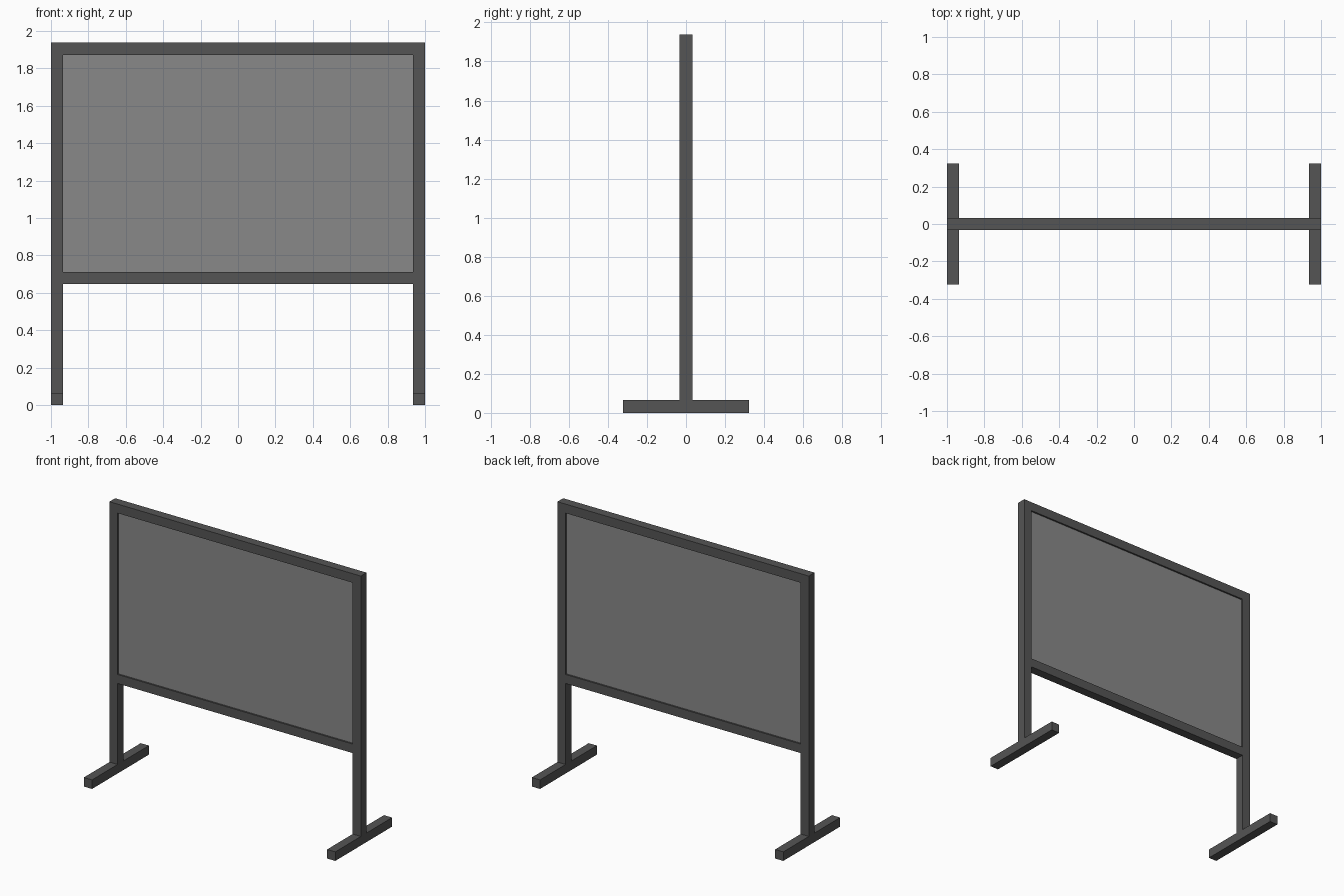
import bpy

if "Cube" in bpy.data.objects:
    bpy.data.objects.remove(bpy.data.objects["Cube"])

T = 0.065            # square tube thickness
W, H = 2.0, 1.937    # overall width and height
RAIL_Z = 0.647       # underside of lower rail
FOOT = 0.646         # foot length
INNER = W - 2 * T


def material(name, v):
    m = bpy.data.materials.new(name)
    m.diffuse_color = (v, v, v, 1)
    m.use_nodes = True
    m.node_tree.nodes["Principled BSDF"].inputs["Base Color"].default_value = m.diffuse_color
    return m


dark = material("dark_grey", 0.09)
light = material("mid_grey", 0.25)


def box(name, x, z0, z1, sx, sy, mat):
    bpy.ops.mesh.primitive_cube_add(size=1, location=(x, 0, (z0 + z1) / 2))
    o = bpy.context.object
    o.name = name
    o.scale = (sx, sy, z1 - z0)
    bpy.ops.object.transform_apply(location=False, rotation=False, scale=True)
    o.data.materials.append(mat)
    return o


# Posts and feet on both sides
for side, s in (("left", -1), ("right", 1)):
    x = s * (W - T) / 2
    box(f"{side}_foot", x, 0, T, T, FOOT, dark)
    box(f"{side}_post", x, T, H, T, T, dark)

# Rails between the posts
box("top_rail", 0, H - T, H, INNER, T, dark)
box("bottom_rail", 0, RAIL_Z, RAIL_Z + T, INNER, T, dark)

# Board panel, slightly recessed in the frame
box("board_panel", 0, RAIL_Z + T, H - T, INNER, T - 0.024, light)
